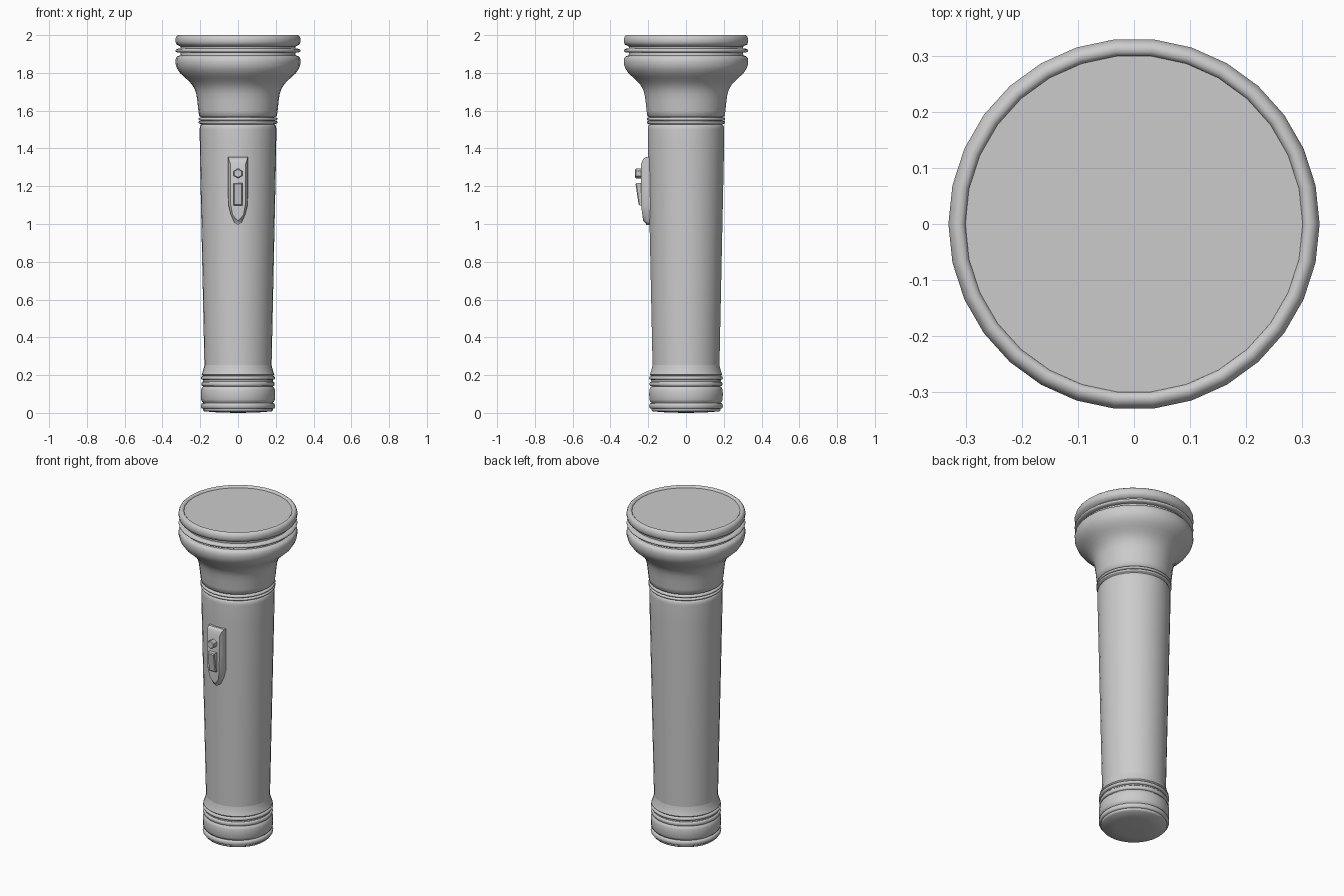
import bpy, bmesh, math

if "Cube" in bpy.data.objects:
    bpy.data.objects.remove(bpy.data.objects["Cube"])

SIDES = 30


def finish(bm, name, angle=40):
    bmesh.ops.remove_doubles(bm, verts=bm.verts, dist=1e-5)
    bmesh.ops.recalc_face_normals(bm, faces=bm.faces)
    mesh = bpy.data.meshes.new(name)
    bm.to_mesh(mesh)
    bm.free()
    ob = bpy.data.objects.new(name, mesh)
    bpy.context.collection.objects.link(ob)
    bpy.ops.object.select_all(action='DESELECT')
    ob.select_set(True)
    bpy.context.view_layer.objects.active = ob
    bpy.ops.object.shade_smooth_by_angle(angle=math.radians(angle))
    return ob


def lathe(name, profile, angle=50):
    """Revolve (radius, z) points around the z axis."""
    bm = bmesh.new()
    rings = []
    for r, z in profile:
        rings.append([bm.verts.new((r * math.cos(math.tau * i / SIDES),
                                    r * math.sin(math.tau * i / SIDES), z))
                      for i in range(SIDES)])
    for a, b in zip(rings, rings[1:]):
        for i in range(SIDES):
            j = (i + 1) % SIDES
            bm.faces.new((a[i], a[j], b[j], b[i]))
    for ring, (r, z) in ((rings[0], profile[0]), (rings[-1], profile[-1])):
        if r < 0.02:
            bm.faces.new(ring)
    return finish(bm, name, angle)


def bead(radius, z, height, depth, steps=6):
    """Rounded ring section, running downwards around height z."""
    return [(radius - depth + depth * math.sin(math.pi * k / steps) ** 0.6,
             z + height / 2 * math.cos(math.pi * k / steps))
            for k in range(steps + 1)]


def loft(name, layers, angle=30):
    """Skin equal-length outlines of (x, z) stacked along y, capped at both ends."""
    bm = bmesh.new()
    rings = [[bm.verts.new((x, y if not callable(y) else y(z), z)) for x, z in pts]
             for y, pts in layers]
    n = len(rings[0])
    for a, b in zip(rings, rings[1:]):
        for i in range(n):
            j = (i + 1) % n
            bm.faces.new((a[i], a[j], b[j], b[i]))
    bm.faces.new(rings[0])
    bm.faces.new(rings[-1])
    return finish(bm, name, angle)


# Head: rim, bead and flared bell
head = [(0.30, 1.98), (0.301, 1.993), (0.308, 2.0), (0.318, 2.0), (0.326, 1.993),
        (0.331, 1.98), (0.331, 1.965), (0.326, 1.95), (0.306, 1.941), (0.304, 1.933)]
head += bead(0.331, 1.918, 0.022, 0.027)
head += [(0.304, 1.902), (0.306, 1.893), (0.322, 1.887), (0.329, 1.878), (0.331, 1.86),
         (0.329, 1.84), (0.321, 1.82), (0.305, 1.797), (0.284, 1.778), (0.262, 1.758),
         (0.243, 1.737), (0.229, 1.713), (0.221, 1.688), (0.215, 1.65), (0.21, 1.60),
         (0.206, 1.572), (0.197, 1.566)]
lathe("head", head)

# Lens disc
lathe("lens", [(0.302, 1.99), (0.01, 1.99)])

# Body tube with neck bead, tapering down to the tail
body = [(0.194, 1.60), (0.194, 1.565)]
body += bead(0.209, 1.556, 0.016, 0.014)
body += bead(0.209, 1.538, 0.016, 0.014)
body += [(0.193, 1.527), (0.198, 1.523), (0.202, 1.515), (0.203, 1.50), (0.202, 1.38),
         (0.178, 0.25), (0.178, 0.16)]
lathe("body", body)

# Tail cap with two beads, a band and a foot bead
tail = [(0.178, 0.255), (0.182, 0.235), (0.188, 0.215), (0.193, 0.203), (0.185, 0.196)]
tail += bead(0.196, 0.185, 0.02, 0.012)
tail += bead(0.194, 0.153, 0.024, 0.010)
tail[-7:-7] = [(0.185, 0.173), (0.187, 0.167)]
tail += [(0.184, 0.139), (0.191, 0.133), (0.195, 0.122), (0.196, 0.10), (0.195, 0.07),
         (0.191, 0.06), (0.185, 0.055)]
tail += bead(0.196, 0.037, 0.03, 0.012)
tail += [(0.184, 0.014), (0.178, 0.008), (0.10, 0.002), (0.01, 0.0)]
lathe("tail_cap", tail)


# Switch plate: square top, pointed bottom, bevelled edge
def plate_outline(w, top, bottom):
    half = [(w, top), (w, 1.20), (w * 0.96, 1.10), (w * 0.72, 1.05), (w * 0.36, bottom + 0.012)]
    return half + [(0, bottom)] + [(-x, z) for x, z in reversed(half)]


def plate_front(z):
    return -0.238 + 0.012 * max(0.0, (1.10 - z) / 0.09)


loft("switch_plate", [(-0.17, plate_outline(0.053, 1.355, 0.995)),
                      (-0.212, plate_outline(0.053, 1.355, 0.995)),
                      (lambda z: plate_front(z) + 0.012, plate_outline(0.049, 1.345, 1.002)),
                      (plate_front, plate_outline(0.04, 1.318, 1.018))])

# Round push button with six sides
def hexagon(r):
    return [(r * math.sin(math.tau * i / 6), 1.268 + r * math.cos(math.tau * i / 6))
            for i in range(6)]


loft("push_button", [(-0.23, hexagon(0.026)), (-0.264, hexagon(0.026)),
                     (-0.269, hexagon(0.021))])

# Sliding thumb key, sloping back towards the bottom
def key(w, top, bottom):
    return [(-w, bottom), (w, bottom), (w, top), (-w, top)]


loft("slide_key", [(-0.225, key(0.023, 1.216, 1.098)),
                   (lambda z: -0.245 - 0.15 * (z - 1.098), key(0.023, 1.216, 1.098)),
                   (lambda z: -0.25 - 0.15 * (z - 1.098), key(0.019, 1.211, 1.103))])
